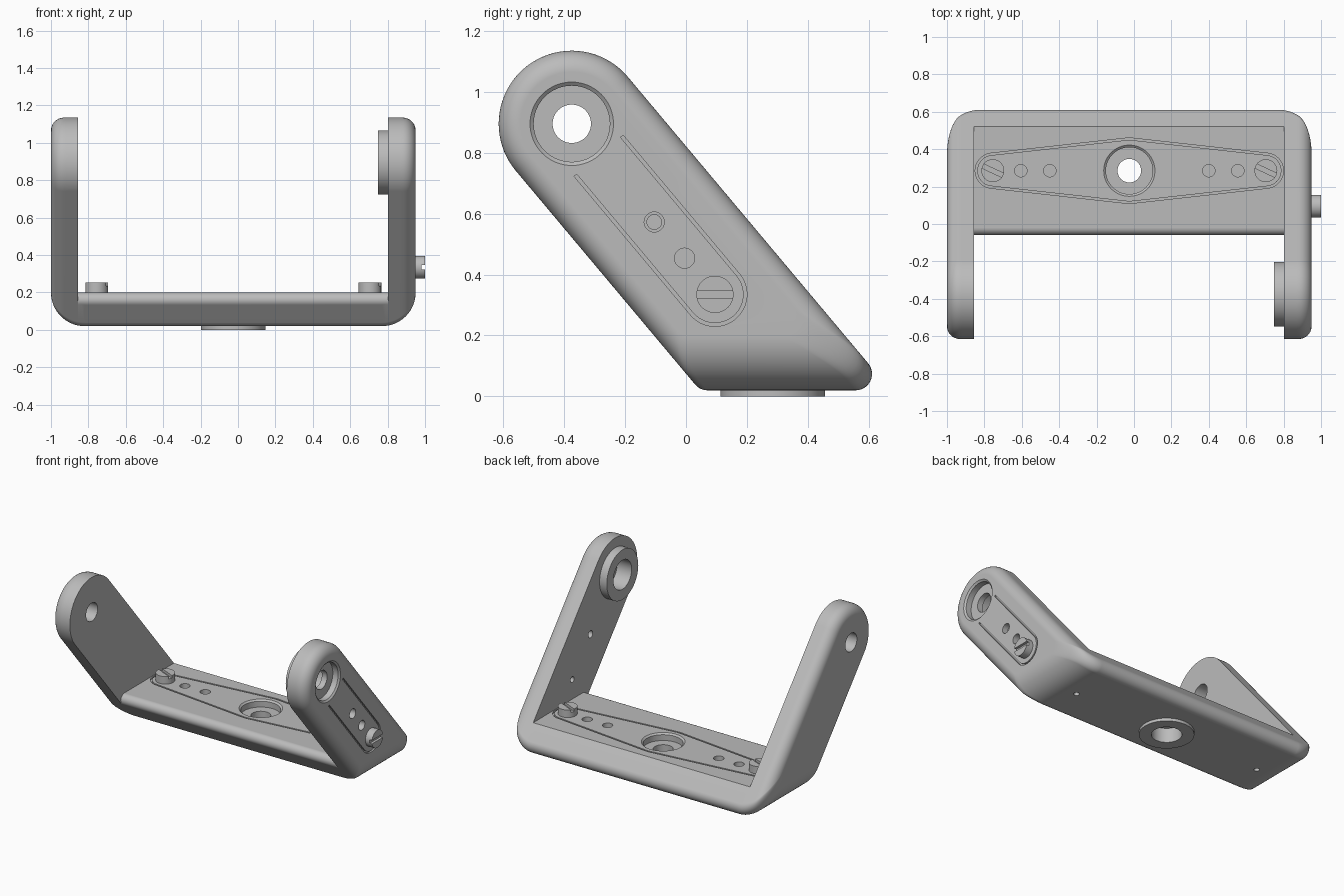
import bpy, bmesh, math
from math import cos, sin, radians, sqrt
from mathutils import Vector

cube = bpy.data.objects.get("Cube")
if cube:
    bpy.data.objects.remove(cube, do_unlink=True)

metal = bpy.data.materials.new("light grey metal")
metal.use_nodes = True
GREY = (0.5, 0.5, 0.5, 1)
metal.diffuse_color = GREY
metal.node_tree.nodes["Principled BSDF"].inputs["Base Color"].default_value = GREY

X0, X1 = -1.0, 0.95            # outer faces of the arms
IN0, IN1 = -0.855, 0.803       # inner faces of the arms
FLOOR, TOP = 0.02, 0.2         # underside and top of the base
PIVOT = Vector((-0.375, 0.895))
ARM_R = 0.24
MID = Vector((-0.025, 0.285))  # centre of the base bore
SCREW = Vector((0.095, 0.335))  # arm screw, in y and z


def ray(deg):
    return Vector((cos(radians(deg)), sin(radians(deg))))


def arc(c, r, a, b, n=10):
    return [c + r * ray(a + (b - a) * i / n) for i in range(n + 1)]


def loft(name, rings):
    bm = bmesh.new()
    loops = [[bm.verts.new(p) for p in ring] for ring in rings]
    n = len(loops[0])
    for a, b in zip(loops, loops[1:]):
        for i in range(n):
            j = (i + 1) % n
            bm.faces.new((a[i], a[j], b[j], b[i]))
    bm.faces.new(loops[0])
    bm.faces.new(loops[-1])
    bmesh.ops.recalc_face_normals(bm, faces=bm.faces)
    mesh = bpy.data.meshes.new(name)
    bm.to_mesh(mesh)
    bm.free()
    mesh.materials.append(metal)
    ob = bpy.data.objects.new(name, mesh)
    bpy.context.collection.objects.link(ob)
    return ob


def place(axis, p, t):
    return (t, p.x, p.y) if axis == "X" else (p.x, p.y, t)


def prism(name, axis, pts, a, b):
    return loft(name, [[place(axis, p, t) for p in pts] for t in (a, b)])


def lathe(name, axis, c, steps, n=64):
    return loft(name, [[place(axis, c + r * ray(360 * i / n), t) for i in range(n)]
                       for t, r in steps])


def combine(ob, tools, op="DIFFERENCE"):
    for tool in tools:
        mod = ob.modifiers.new("bool", "BOOLEAN")
        mod.operation, mod.solver, mod.object = op, "EXACT", tool
        graph = bpy.context.evaluated_depsgraph_get()
        mesh = bpy.data.meshes.new_from_object(ob.evaluated_get(graph))
        ob.modifiers.clear()
        ob.data = mesh
        bpy.data.objects.remove(tool, do_unlink=True)


def finish(ob):
    bpy.ops.object.select_all(action="DESELECT")
    ob.select_set(True)
    bpy.context.view_layer.objects.active = ob
    bpy.ops.object.shade_smooth_by_angle(angle=radians(30))
    ob.modifiers.new("normals", "WEIGHTED_NORMAL").keep_sharp = True


def corner(deg, z, offset):
    """Point at height z lying at a given distance from the arm's centre line."""
    n = ray(deg)
    return Vector((PIVOT.x + (offset - (z - PIVOT.y) * n.y) / n.x, z))


def side_profile(inset, lift, f=0.054):
    z = FLOOR + lift + f
    r = ARM_R - inset
    return (arc(PIVOT, r, 40, 220, 40)
            + arc(corner(220, z, r - f), f, 220, 270, 8)
            + arc(corner(40, z, r - f), f, 270, 400, 14))


def rounding(d, r):
    return r - sqrt(r * r - (r - d) ** 2) if d < r else 0


# Bracket: slanted side profile swept across, rounded at both ends
depths = [0.18 * (1 - cos(radians(90 * i / 16))) for i in range(17)]
stations = [(X0 + d, d) for d in depths] + [(X1 - d, d) for d in reversed(depths)]
bracket = loft("bracket", [
    [place("X", p, x) for p in side_profile(rounding(d, 0.07), rounding(d, 0.18))]
    for x, d in stations])

# Opening between the arms, with a rounded front lip on the base
lip = arc(corner(220, TOP - 0.04, ARM_R - 0.04), 0.04, 90, 220, 12)
opening = [Vector((1, TOP))] + lip + [lip[-1] + 0.1 * ray(220),
                                      Vector((-1.2, 0.2)), Vector((-1.2, 1.4)), Vector((1, 1.4))]
combine(bracket, [prism("opening", "X", opening, IN0, IN1)])

# Bosses around the bores
combine(bracket, [
    lathe("arm_boss", "X", PIVOT, [(0.748, 0.172), (0.85, 0.172)]),
    lathe("base_boss", "Z", MID, [(0, 0.172), (0.06, 0.172)])], "UNION")


def stepped_bore(axis, c, outer, web, far, wide):
    return lathe("bore", axis, c, [
        (outer + 0.01, 0.149), (outer - 0.01, 0.125), (outer - 0.05, 0.125),
        (outer - 0.05, 0.063), (web, 0.063), (web, wide), (far, wide)])


# Bores and small holes
cuts = [stepped_bore("X", PIVOT, X1, 0.86, 0.7, 0.1),
        stepped_bore("Z", MID, TOP, 0.1, -0.05, 0.095),
        lathe("pivot_hole", "X", PIVOT, [(-1.1, 0.063), (-0.8, 0.063)])]
for x in (-0.605, -0.45, 0.4, 0.555):
    cuts.append(lathe("base_hole", "Z", Vector((x, MID.y)), [(0.1, 0.033), (0.25, 0.033)], 32))
for x in (-0.755, 0.705):
    cuts.append(lathe("tip_hole", "Z", Vector((x, MID.y)), [(-0.05, 0.018), (0.1, 0.018)], 24))
along = (PIVOT - SCREW).normalized()
cuts += [
    lathe("through_hole", "X", SCREW + 0.31 * along,
          [(1, 0.033), (0.91, 0.033), (0.91, 0.024), (0.7, 0.024)], 32),
    lathe("blind_hole", "X", SCREW + 0.155 * along, [(1, 0.033), (0.87, 0.033)], 32),
    lathe("arm_tip_hole", "X", SCREW, [(0.85, 0.02), (0.7, 0.02)], 24)]


# Shallow outline groove on the base: hull of three circles, widest in the middle
def hull(grow, n=160):
    discs = [(Vector((-0.755, MID.y)), 0.094), (MID, 0.175), (Vector((0.705, MID.y)), 0.094)]
    pts = []
    for i in range(n):
        d = ray(360 * (i + 0.5) / n)
        c, r = max(discs, key=lambda s: s[0].dot(d) + s[1])
        pts.append(c + (r + grow) * d)
    return pts


groove = prism("groove", "Z", hull(0), TOP - 0.012, TOP + 0.02)
combine(groove, [prism("island", "Z", hull(-0.011), 0.1, 0.3)])
cuts.append(groove)

# Open U groove on the outer arm face
tilt = math.degrees(math.atan2(along.y, along.x))
run = 0.594 * along
outer_u = arc(SCREW, 0.105, tilt + 90, tilt + 270, 24)
inner_u = arc(SCREW, 0.094, tilt + 270, tilt + 90, 24)
u_shape = ([outer_u[0] + run] + outer_u + [outer_u[-1] + run]
           + [inner_u[0] + run] + inner_u + [inner_u[-1] + run])
cuts.append(prism("arm_groove", "X", u_shape, X1 - 0.012, X1 + 0.02))
combine(bracket, cuts)
finish(bracket)


# Slotted screws
def screw(name, axis, c, base, top, slot_deg):
    ob = lathe(name, axis, c, [(base, 0.061), (top, 0.061)], 48)
    u, v = 0.1 * ray(slot_deg), 0.012 * ray(slot_deg + 90)
    combine(ob, [prism("slot", axis, [u + v, v - u, -u - v, u - v], top - 0.018, top + 0.02)])
    finish(ob)


def moved_slot(name, axis, c, base, top, slot_deg):
    """Cut the slot at the screw's own centre."""
    ob = lathe(name, axis, c, [(base, 0.061), (top, 0.061)], 48)
    u, v = 0.1 * ray(slot_deg), 0.012 * ray(slot_deg + 90)
    pts = [c + p for p in (u + v, v - u, -u - v, u - v)]
    combine(ob, [prism("slot", axis, pts, top - 0.018, top + 0.02)])
    finish(ob)


moved_slot("base_screw_right", "Z", Vector((-0.755, MID.y)), TOP - 0.02, 0.252, -25)
moved_slot("base_screw_left", "Z", Vector((0.705, MID.y)), TOP - 0.02, 0.252, -25)
moved_slot("arm_screw", "X", SCREW, X1 - 0.02, 1.0, 0)
